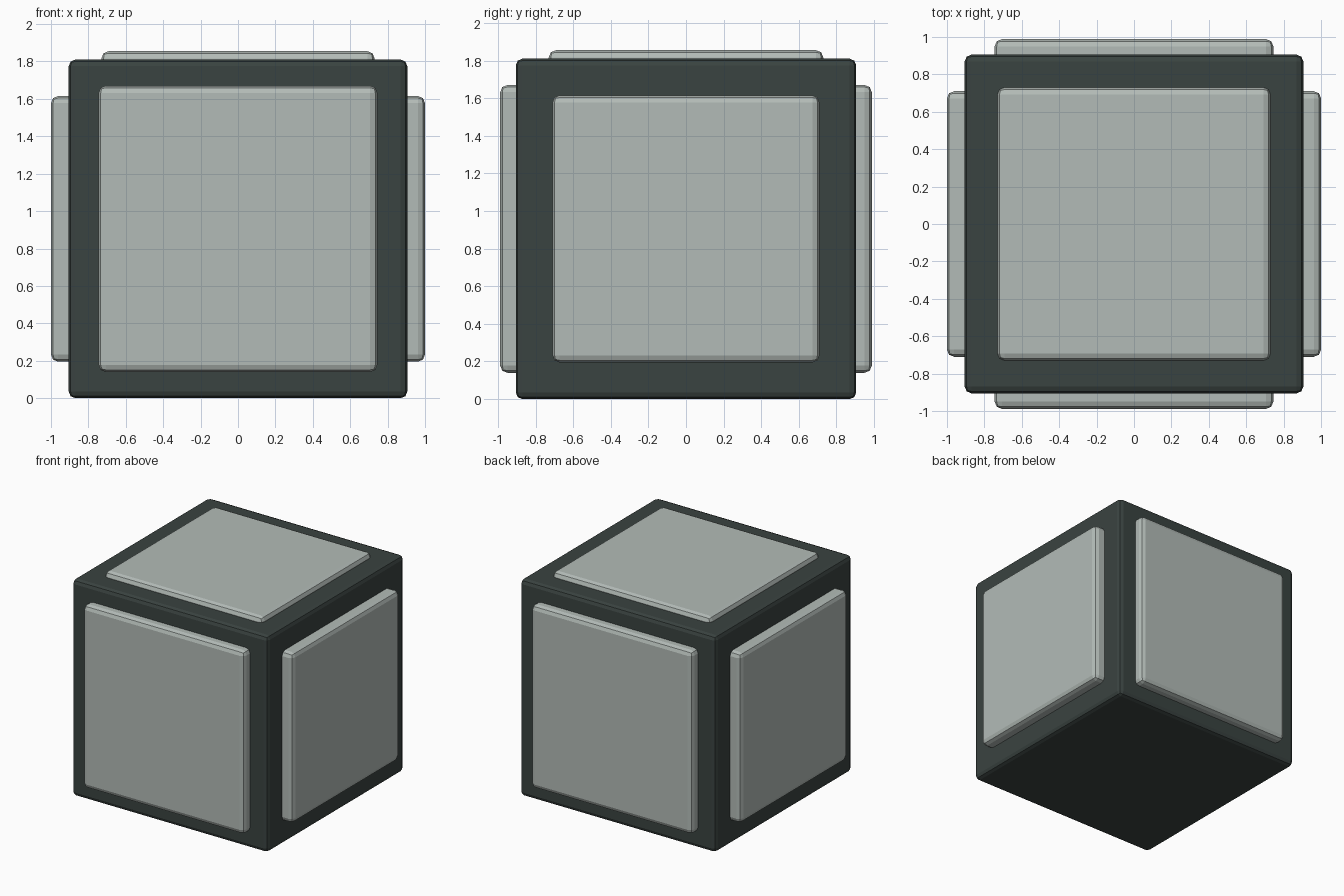
import bpy

if "Cube" in bpy.data.objects:
    bpy.data.objects.remove(bpy.data.objects["Cube"])

HALF = 0.905          # half width of the core cube, also its centre height
SINK = 0.08           # how far each panel is embedded in the core


def material(name, color):
    m = bpy.data.materials.new(name)
    m.diffuse_color = color
    m.use_nodes = True
    m.node_tree.nodes["Principled BSDF"].inputs["Base Color"].default_value = m.diffuse_color
    return m


dark = material("dark_green_grey", (0.042, 0.056, 0.052, 1))
pale = material("pale_grey", (0.45, 0.50, 0.475, 1))


def block(name, center, size, mat, bevel):
    bpy.ops.mesh.primitive_cube_add(size=1, location=center)
    ob = bpy.context.object
    ob.name = name
    ob.scale = size
    bpy.ops.object.transform_apply(location=False, rotation=False, scale=True)
    ob.data.materials.append(mat)
    mod = ob.modifiers.new("rounded_edges", "BEVEL")
    mod.width = bevel
    mod.segments = 2
    return ob


# Dark core cube
block("core_cube", (0, 0, HALF), (2 * HALF,) * 3, dark, 0.035)

# Raised panels on the sides, front and back
inner = HALF - SINK
for s, side, face in ((-1, "left", "front"), (1, "right", "back")):
    block(side + "_panel", (s * (1 + inner) / 2, 0, HALF),
          (1 - inner, 1.42, 1.42), pale, 0.038)
    block(face + "_panel", (0, s * (0.988 + inner) / 2, HALF),
          (1.49, 0.988 - inner, 1.53), pale, 0.038)

# Thinner panel on top
top, base = 1.855, 2 * HALF - SINK
block("top_panel", (0, 0, (top + base) / 2), (1.46, 1.46, top - base), pale, 0.038)
